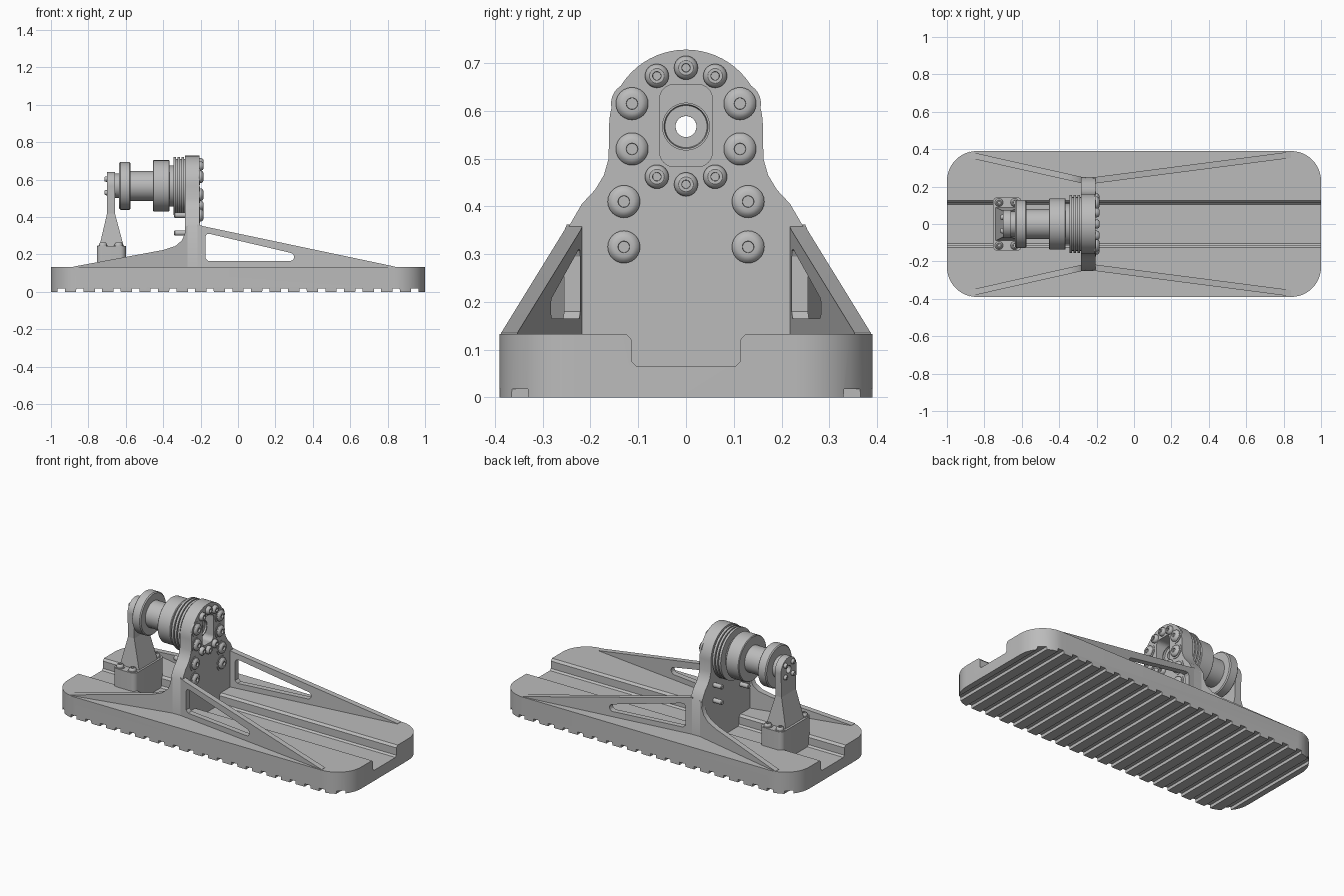
import bpy, bmesh, math
from mathutils import Matrix, Vector

if "Cube" in bpy.data.objects:
    bpy.data.objects.remove(bpy.data.objects["Cube"])

metal = bpy.data.materials.new("grey metal")
metal.use_nodes = True
GREY = (0.5, 0.5, 0.5, 1)
metal.diffuse_color = GREY
metal.node_tree.nodes["Principled BSDF"].inputs["Base Color"].default_value = GREY

AXIS_Z = 0.567
BORE = 0.022


def finish(name, bm):
    bmesh.ops.remove_doubles(bm, verts=bm.verts, dist=1e-5)
    bmesh.ops.recalc_face_normals(bm, faces=bm.faces)
    mesh = bpy.data.meshes.new(name)
    bm.to_mesh(mesh)
    bm.free()
    mesh.materials.append(metal)
    obj = bpy.data.objects.new(name, mesh)
    bpy.context.collection.objects.link(obj)
    return obj


def add_prism(bm, pts, axis, a, b):
    """Extrude a 2D outline along an axis from a to b."""
    def place(p, d):
        u, v = p
        return {"x": (d, u, v), "y": (u, d, v), "z": (u, v, d)}[axis]
    low = [bm.verts.new(place(p, a)) for p in pts]
    high = [bm.verts.new(place(p, b)) for p in pts]
    bm.faces.new(low)
    bm.faces.new(high)
    for i in range(len(pts)):
        j = (i + 1) % len(pts)
        bm.faces.new((low[i], low[j], high[j], high[i]))


def prism(name, pts, axis, a, b):
    bm = bmesh.new()
    add_prism(bm, pts, axis, a, b)
    return finish(name, bm)


def lathe(name, profile, centre, direction="x", closed=False, seg=48):
    """Turn (distance, radius) points around an axis through centre."""
    turn = {"x": Matrix.Rotation(math.pi / 2, 4, "Y"), "z": Matrix.Identity(4),
            "-x": Matrix.Rotation(-math.pi / 2, 4, "Y")}[direction]
    bm = bmesh.new()
    rings = []
    for d, r in profile:
        rings.append([bm.verts.new(turn @ Vector((r * math.cos(t), r * math.sin(t), d)) + Vector(centre))
                      for t in (math.tau * i / seg for i in range(seg))])
    pairs = list(zip(rings, rings[1:]))
    if closed:
        pairs.append((rings[-1], rings[0]))
    for lo, hi in pairs:
        for i in range(seg):
            j = (i + 1) % seg
            bm.faces.new((lo[i], lo[j], hi[j], hi[i]))
    bmesh.ops.dissolve_degenerate(bm, edges=bm.edges, dist=1e-6)
    return finish(name, bm)


def arc(cx, cy, r, start, end, n=10):
    return [(cx + r * math.cos(math.radians(start + (end - start) * i / n)),
             cy + r * math.sin(math.radians(start + (end - start) * i / n))) for i in range(n + 1)]


def rounded(x0, x1, y0, y1, r, n=8):
    return (arc(x1 - r, y1 - r, r, 0, 90, n) + arc(x0 + r, y1 - r, r, 90, 180, n)
            + arc(x0 + r, y0 + r, r, 180, 270, n) + arc(x1 - r, y0 + r, r, 270, 360, n))


def cut(obj, cutter):
    cutter.hide_render = True
    cutter.hide_viewport = True
    cutter.display_type = "WIRE"
    mod = obj.modifiers.new("cut", "BOOLEAN")
    mod.operation = "DIFFERENCE"
    mod.solver = "EXACT"
    mod.object = cutter


def smooth(obj):
    for o in bpy.context.selected_objects:
        o.select_set(False)
    bpy.context.view_layer.objects.active = obj
    obj.select_set(True)
    bpy.ops.object.shade_smooth_by_angle(angle=math.radians(32))


# Base plate with a lengthwise channel and cross treads underneath
base = prism("base_plate", rounded(-1, 1, -0.39, 0.39, 0.16, 12), "z", 0, 0.133)
channel = [(-0.125, 0.2), (-0.125, 0.133), (-0.113, 0.12), (-0.113, 0.075), (-0.103, 0.065)]
channel += [(-y, z) for y, z in reversed(channel)]
cut(base, prism("channel_cutter", channel, "x", -1.2, 1.2))
bm = bmesh.new()
for i in range(20):
    x = -0.945 + 1.89 * i / 19
    add_prism(bm, [(x - 0.022, -0.05), (x + 0.022, -0.05), (x + 0.019, 0.018), (x - 0.019, 0.018)],
              "y", -0.6, 0.6)
cut(base, finish("tread_cutter", bm))
smooth(base)

# Upright wall with rounded head and slotted opening
side = [(0.25, 0.06), (0.25, 0.35), (0.218, 0.405), (0.19, 0.435), (0.172, 0.465), (0.162, 0.5)]
wall_outline = side + arc(0, AXIS_Z, 0.161, 0, 180, 32) + [(-y, z) for y, z in reversed(side)]
wall = prism("upright_wall", wall_outline, "x", -0.283, -0.205)
slot = rounded(-0.055, 0.055, 0.483, 0.655, 0.03)
cut(wall, prism("slot_cutter", slot, "x", -0.4, -0.1))
smooth(wall)


def rib(name, pts, wall_x, end_x):
    """Thin vertical brace that splays outward from the wall to the base edge."""
    obj = prism(name, pts, "y", -0.017, 0.017)
    for v in obj.data.vertices:
        v.co.y += 0.235 + 0.135 * (v.co.x - wall_x) / (end_x - wall_x)
    return obj


def mirror(obj):
    mod = obj.modifiers.new("mirror", "MIRROR")
    mod.use_axis = (False, True, False)
    smooth(obj)


# Long braces with a triangular window
long_rib = rib("long_brace", [(-0.22, 0.12), (0.84, 0.12), (0.84, 0.135), (-0.18, 0.35),
                              (-0.22, 0.362)], -0.2, 0.84)
window = ([(-0.175, 0.18), (-0.16, 0.165)] + arc(0.278, 0.187, 0.022, -90, 75, 6)
          + [(-0.15, 0.31), (-0.168, 0.308), (-0.175, 0.295)])
cut(long_rib, prism("window_cutter", window, "y", 0.1, 0.5))
mirror(long_rib)

# Short braces sweeping up into the wall
short_rib = rib("short_brace", [(-0.24, 0.12), (-0.24, 0.36), (-0.28, 0.35), (-0.283, 0.315),
                                (-0.3, 0.275), (-0.335, 0.245), (-0.4, 0.224),
                                (-0.88, 0.135), (-0.88, 0.12)], -0.28, -0.88)
mirror(short_rib)

# Hollow turned spindle: bearing, flanges, shaft and end collar
flange = []
for x in (-0.345, -0.324, -0.303):
    flange += [(x, 0.155), (x + 0.014, 0.155), (x + 0.014, 0.143), (x + 0.021, 0.143)]
spindle = ([(-0.675, BORE), (-0.675, 0.066), (-0.635, 0.066), (-0.635, 0.122), (-0.629, 0.128),
            (-0.581, 0.128), (-0.575, 0.122), (-0.575, 0.08), (-0.455, 0.08), (-0.455, 0.133),
            (-0.451, 0.137), (-0.369, 0.137), (-0.365, 0.133), (-0.365, 0.11), (-0.345, 0.11)]
           + flange + [(-0.282, 0.05), (-0.245, 0.05), (-0.245, 0.046), (-0.255, 0.044), (-0.255, BORE)])
smooth(lathe("spindle", spindle, (0, 0, AXIS_Z), closed=True, seg=64))


def bolt(name, r, centre, direction, washer=0):
    head = [(-0.01, 0), (-0.01, r), (0.008, r), (0.016, 0.85 * r), (0.02, 0.62 * r),
            (0.02, 0.36 * r), (0.01, 0.34 * r), (0.01, 0)]
    smooth(lathe(name, head, centre, direction, seg=24))
    if washer:
        smooth(lathe(name + "_washer", [(-0.01, 0), (-0.01, washer), (0.003, washer), (0.003, 0)],
                     centre, direction, seg=32))


# Wall bolts, with shanks showing behind the lower ones
FACE = -0.205
for s in (-1, 1):
    for y, z in ((0.113, 0.615), (0.113, 0.52), (0.13, 0.41), (0.13, 0.315)):
        bolt("wall_bolt", 0.034, (FACE, s * y, z), "x", 0.044)
        if z < 0.45:
            smooth(lathe("bolt_shank", [(0, 0), (0, 0.014), (0.062, 0.014), (0.066, 0.011), (0.066, 0)],
                         (-0.275, s * y, z), "-x", seg=20))
    for z in (0.673, 0.462):
        bolt("ring_bolt", 0.025, (FACE, s * 0.061, z), "x")
for z in (0.69, 0.446):
    bolt("ring_bolt", 0.025, (FACE, 0, z), "x")

# Rear support: mounting block, tapered foot, rounded head
block = prism("mount_block", rounded(-0.755, -0.6, -0.145, 0.145, 0.03), "z", 0.06, 0.245)
smooth(block)
foot = prism("support_foot", [(-0.09, 0.24), (0.09, 0.24), (0.07, 0.42), (-0.07, 0.42)],
             "x", -0.70, -0.658)
for v in foot.data.vertices:
    if v.co.z < 0.3:
        v.co.x = -0.742 if v.co.x < -0.68 else -0.61
head_outline = [(-0.07, 0.42), (0.07, 0.42)] + arc(0, AXIS_Z, 0.075, 0, 180, 24)
head = prism("support_head", head_outline, "x", -0.70, -0.658)
cut(head, prism("bore_cutter", arc(0, AXIS_Z, BORE, 0, 345, 23), "x", -0.9, -0.5))
smooth(head)
for s in (-1, 1):
    for x in (-0.722, -0.638):
        bolt("block_bolt", 0.022, (x, s * 0.115, 0.245), "z", 0.028)
    for z in (AXIS_Z - 0.036, AXIS_Z + 0.036):
        bolt("head_bolt", 0.015, (-0.695, s * 0.036, z), "-x")
